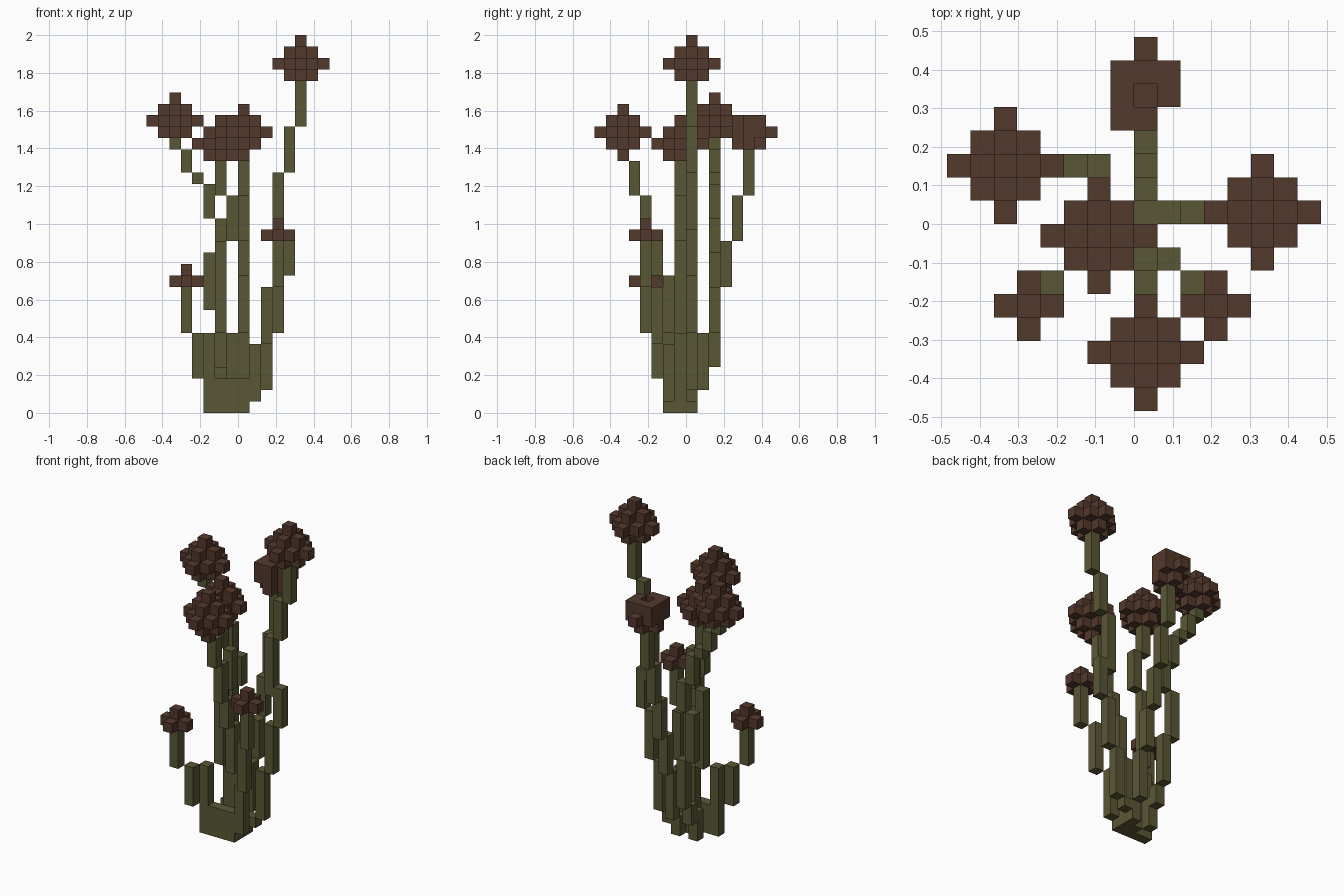
import bpy
import bmesh
from mathutils import Vector

cube = bpy.data.objects.get("Cube")
if cube:
    bpy.data.objects.remove(cube)

U = 2 / 33  # size of one block


def material(name, color):
    m = bpy.data.materials.new(name)
    m.use_nodes = True
    m.diffuse_color = color
    m.node_tree.nodes["Principled BSDF"].inputs["Base Color"].default_value = color
    return m


OLIVE = material("olive_stem", (0.102, 0.096, 0.036, 1))
BROWN = material("brown_bloom", (0.088, 0.041, 0.026, 1))


def finish(bm, name, mat):
    bmesh.ops.recalc_face_normals(bm, faces=bm.faces)
    mesh = bpy.data.meshes.new(name)
    bm.to_mesh(mesh)
    bm.free()
    mesh.materials.append(mat)
    bpy.context.collection.objects.link(bpy.data.objects.new(name, mesh))


def add_box(bm, low, high):
    """Box between two corners given in blocks."""
    low, high = Vector(low), Vector(high)
    verts = bmesh.ops.create_cube(bm, size=1)["verts"]
    for v in verts:
        v.co = Vector((low[i] + (v.co[i] + 0.5) * (high[i] - low[i])) * U for i in range(3))


def stem(name, segments):
    """Chain of upright one-block-wide boxes: x, y, bottom, top."""
    bm = bmesh.new()
    for x, y, bottom, top in segments:
        add_box(bm, (x, y, bottom), (x + 1, y + 1, top))
    finish(bm, name, OLIVE)


def blocks(name, cells):
    """Cluster of unit blocks with the touching inner faces removed."""
    cells = set(cells)
    bm = bmesh.new()
    for x, y, z in cells:
        add_box(bm, (x, y, z), (x + 1, y + 1, z + 1))
    bm.normal_update()
    hidden = []
    for f in bm.faces:
        outside = (f.calc_center_median() + f.normal * U / 2) / U
        if tuple(int(c // 1) for c in outside) in cells:
            hidden.append(f)
    bmesh.ops.delete(bm, geom=hidden, context="FACES")
    bmesh.ops.remove_doubles(bm, verts=bm.verts, dist=U / 100)
    finish(bm, name, BROWN)


def plus(x, y, z, reach=1):
    arms = range(-reach, reach + 1)
    return [(x + i, y, z) for i in arms] + [(x, y + i, z) for i in arms]


def square(x, y, z):
    return [(x + i, y + j, z) for i in (-1, 0, 1) for j in (-1, 0, 1)]


def large_bloom(x, y, z):
    return (plus(x, y, z) + square(x, y, z + 1) + plus(x, y, z + 1, 2)
            + plus(x, y, z + 2) + [(x, y, z + 3)])


# Stems
stem("tall_stem", [(0, 0, 0, 2), (1, 0, 1, 2), (2, 0, 2, 7), (3, 0, 7, 12), (4, 0, 12, 16),
                   (3, 0, 15, 21), (4, 0, 21, 25), (5, 0, 25, 29)])
stem("back_stem", [(0, 1, 2, 7), (0, 2, 7, 11), (0, 3, 11, 15), (0, 4, 15, 19), (0, 5, 19, 23)])
stem("front_stem", [(0, -1, 0, 7), (0, -2, 7, 12), (0, -3, 12, 15), (0, -4, 15, 19), (0, -5, 19, 22)])
stem("middle_stem", [(-1, -1, 0, 7), (-2, -1, 7, 15), (-1, -1, 15, 19), (-2, -1, 19, 22)])
stem("right_stem", [(-2, 0, 0, 3), (-2, 1, 2, 4), (-2, 2, 4, 9), (-3, 2, 9, 14), (-2, 2, 14, 17),
                    (-3, 2, 17, 20), (-4, 2, 20, 21), (-5, 2, 21, 23), (-6, 2, 23, 24)])
stem("short_left_stem", [(1, -2, 1, 6), (2, -3, 6, 11), (3, -4, 11, 15)])
stem("short_right_stem", [(-3, -2, 0, 7), (-4, -3, 3, 7), (-5, -4, 7, 11)])
stem("base_clump", [(x, -2, 0, 3) for x in (-2, -1, 0)])

# Large blooms
blocks("tall_bloom", large_bloom(5, 0, 29))
blocks("right_bloom", large_bloom(-6, 2, 24))
blocks("middle_bloom", large_bloom(-2, -1, 22))
blocks("front_bloom", large_bloom(0, -6, 23) + [(0, -6, 22)])

# Half-open back bloom with a hollow centre and a missing corner
ring = [c for c in square(0, 5, 24) if c[:2] != (1, 4)]
rim = [(x, y, 25) for x, y, z in ring if (x, y) != (0, 5)]
blocks("back_bloom", plus(0, 5, 23) + ring + [(0, 7, 24)] + rim)

# Small blooms
for name, x, z in (("small_left_bloom", 3, 15), ("small_right_bloom", -5, 11)):
    blocks(name, plus(x, -4, z) + [(x, -4, z + 1)])
